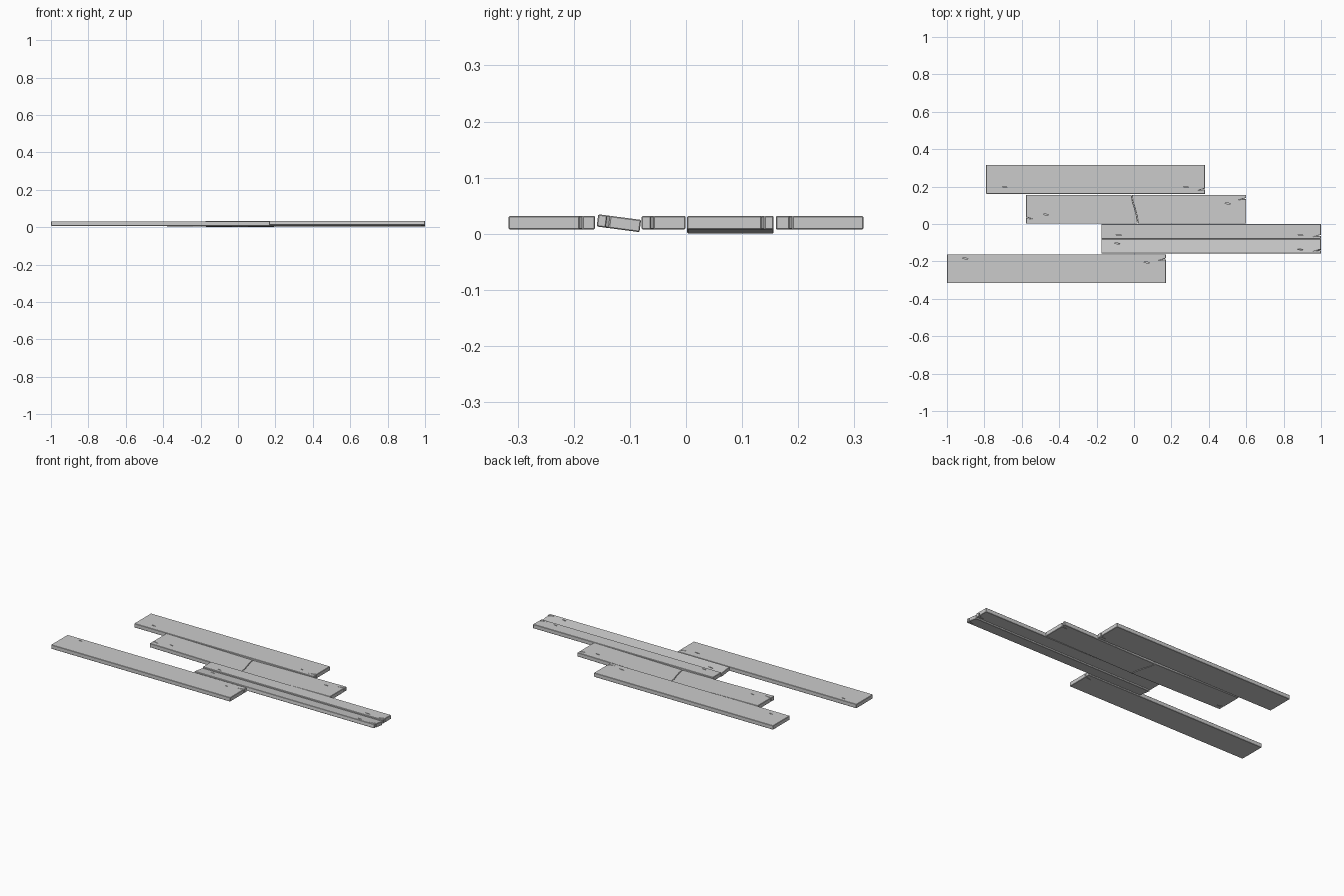
import bpy, bmesh
from math import radians
from mathutils import Vector, Matrix

if "Cube" in bpy.data.objects:
    bpy.data.objects.remove(bpy.data.objects["Cube"])

THICK = 0.024


def prism(name, outline, z0, z1):
    """Extrude a counter-clockwise outline between two heights."""
    bm = bmesh.new()
    low = [bm.verts.new((x, y, z0)) for x, y in outline]
    high = [bm.verts.new((x, y, z1)) for x, y in outline]
    bm.faces.new(low[::-1])
    bm.faces.new(high)
    n = len(outline)
    for i in range(n):
        j = (i + 1) % n
        bm.faces.new((low[i], low[j], high[j], high[i]))
    me = bpy.data.meshes.new(name)
    bm.to_mesh(me)
    bm.free()
    ob = bpy.data.objects.new(name, me)
    bpy.context.collection.objects.link(ob)
    return ob


def end_split(x, y, d):
    """Narrow wedge split in a plank end; d is the direction into the wood."""
    w = 0.0025
    pts = [(x, y - w), (x + d * 0.026, y - 0.005), (x, y + w)]
    return pts if d < 0 else pts[::-1]


def plank(name, outline, slits, z0=0.008, thick=THICK):
    """Chamfered plank with shallow nail slits carved in the top."""
    ob = prism(name, outline, z0, z0 + thick)
    bev = ob.modifiers.new("chamfer", 'BEVEL')
    bev.width = 0.0018
    bev.segments = 1
    for i, (x, y) in enumerate(slits):
        diamond = [(x - 0.017, y + 0.002), (x, y - 0.003),
                   (x + 0.017, y - 0.002), (x, y + 0.003)]
        cut = prism(f"{name}_slit_cutter_{i}", diamond,
                    z0 + thick * 0.6, z0 + thick + 0.01)
        cut.hide_render = True
        cut.hide_viewport = True
        cut.parent = ob
        mod = ob.modifiers.new("slit", 'BOOLEAN')
        mod.operation = 'DIFFERENCE'
        mod.solver = 'EXACT'
        mod.object = cut
    return ob


def box_outline(x0, x1, y0, y1, split_y):
    return [(x0, y0), (x1, y0), *end_split(x1, split_y, -1), (x1, y1), (x0, y1)]


# whole planks at the front and back
plank("back_plank", box_outline(-0.79, 0.38, 0.16, 0.316, 0.187),
      [(-0.69, 0.197), (0.28, 0.197)])
plank("front_plank", box_outline(-1.0, 0.17, -0.316, -0.162, -0.187),
      [(-0.90, -0.185), (0.07, -0.206)])

# plank split lengthwise: flat half and tilted half
plank("split_plank_flat_half", box_outline(-0.175, 1.0, -0.079, -0.001, -0.06),
      [(-0.08, -0.059), (0.89, -0.058)])
tilted = plank("split_plank_tilted_half",
               box_outline(-0.175, 1.0, -0.158, -0.081, -0.139),
               [(-0.09, -0.105), (0.89, -0.138)], thick=0.022)
pivot = Vector((0, -0.12, 0.02))
tilted.matrix_world = (Matrix.Translation(pivot)
                       @ Matrix.Rotation(radians(-7.5), 4, 'X')
                       @ Matrix.Translation(-pivot))

# plank snapped across the middle, both halves sagging at the break
crack = [(0.021, 0.002), (0.016, 0.04), (0.004, 0.085), (-0.007, 0.12), (-0.012, 0.156)]
left = [(-0.578, 0.002)] + [(x - 0.001, y) for x, y in crack] + [
    (-0.578, 0.156), *end_split(-0.578, 0.034, 1)]
right = [(0.6, 0.002), *end_split(0.6, 0.137, -1), (0.6, 0.156)] + [
    (x + 0.001, y) for x, y in crack[::-1]]
for name, outline, slit, px, ang in (
        ("snapped_plank_left", left, (-0.47, 0.05), -0.578, 0.0128),
        ("snapped_plank_right", right, (0.50, 0.11), 0.6, -0.0128)):
    half = plank(name, outline, [slit])
    p = Vector((px, 0, 0.008))
    half.matrix_world = (Matrix.Translation(p) @ Matrix.Rotation(ang, 4, 'Y')
                         @ Matrix.Translation(-p))
